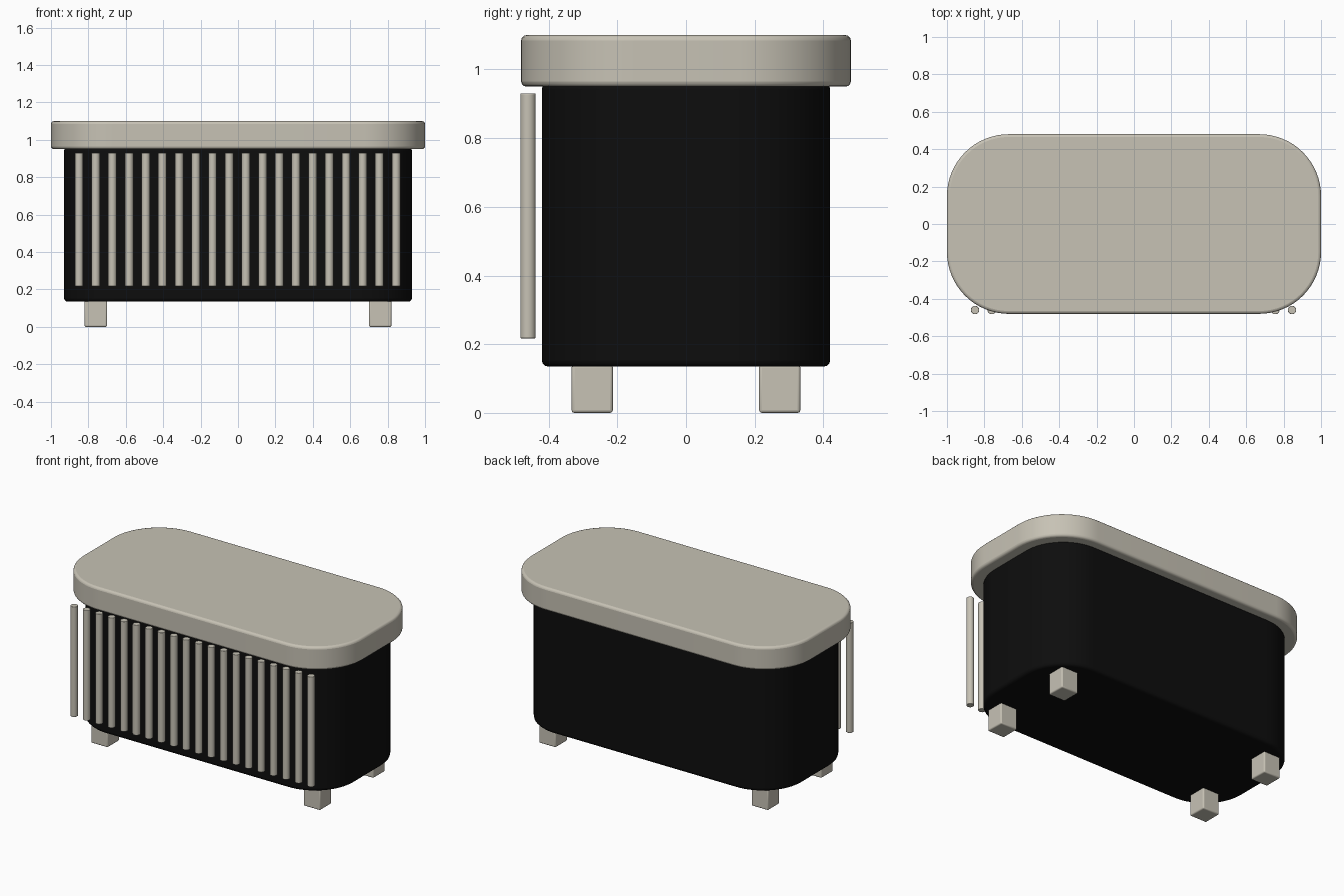
import bpy, bmesh, math
from mathutils import Matrix

cube = bpy.data.objects.get("Cube")
if cube:
    bpy.data.objects.remove(cube, do_unlink=True)


def material(name, rgb, roughness):
    m = bpy.data.materials.new(name)
    m.use_nodes = True
    m.diffuse_color = (*rgb, 1)
    bsdf = next(n for n in m.node_tree.nodes if n.type == 'BSDF_PRINCIPLED')
    bsdf.inputs["Base Color"].default_value = (*rgb, 1)
    bsdf.inputs["Roughness"].default_value = roughness
    return m


BEIGE = material("warm beige", (0.57, 0.54, 0.46), 0.6)
BLACK = material("matte black", (0.004, 0.004, 0.004), 0.6)


def finish(bm, name, mat, bevel):
    bmesh.ops.recalc_face_normals(bm, faces=bm.faces)
    me = bpy.data.meshes.new(name)
    bm.to_mesh(me)
    bm.free()
    me.materials.append(mat)
    ob = bpy.data.objects.new(name, me)
    bpy.context.collection.objects.link(ob)
    mod = ob.modifiers.new("Soft edges", 'BEVEL')
    mod.width = bevel
    mod.segments = 3
    mod.limit_method = 'ANGLE'
    mod.angle_limit = math.radians(40)
    bpy.ops.object.select_all(action='DESELECT')
    ob.select_set(True)
    bpy.context.view_layer.objects.active = ob
    bpy.ops.object.shade_smooth_by_angle(angle=math.radians(35))
    return ob


def rounded_slab(name, hx, hy, r, z0, z1, mat, bevel, steps=16):
    """Extruded rectangle with round corners in plan."""
    bm = bmesh.new()
    verts = []
    for k, (sx, sy) in enumerate([(1, 1), (-1, 1), (-1, -1), (1, -1)]):
        for i in range(steps + 1):
            a = math.pi / 2 * (k + i / steps)
            verts.append(bm.verts.new((sx * (hx - r) + r * math.cos(a),
                                       sy * (hy - r) + r * math.sin(a), z0)))
    face = bm.faces.new(verts)
    ext = bmesh.ops.extrude_face_region(bm, geom=[face])
    top = [v for v in ext["geom"] if isinstance(v, bmesh.types.BMVert)]
    bmesh.ops.translate(bm, verts=top, vec=(0, 0, z1 - z0))
    return finish(bm, name, mat, bevel)


# Body and overhanging top
rounded_slab("body", 0.93, 0.42, 0.28, 0.135, 0.96, BLACK, 0.018)
rounded_slab("top", 1.0, 0.48, 0.33, 0.95, 1.1, BEIGE, 0.015)

# Four square feet
for sx, side in ((-1, "right"), (1, "left")):
    for sy, end in ((-1, "front"), (1, "back")):
        bm = bmesh.new()
        bmesh.ops.create_cube(bm, size=1, matrix=Matrix.Translation(
            (sx * 0.76, sy * 0.273, 0.07)) @ Matrix.Diagonal((0.12, 0.12, 0.14, 1)))
        finish(bm, f"{end}_{side}_foot", BEIGE, 0.008)

# Row of round vertical slats along the front
COUNT = 20
for i in range(COUNT):
    x = -0.85 + i * 1.695 / (COUNT - 1)
    bm = bmesh.new()
    bmesh.ops.create_cone(bm, cap_ends=True, segments=24, radius1=0.0225,
                          radius2=0.0225, depth=0.713,
                          matrix=Matrix.Translation((x, -0.46, 0.5735)))
    finish(bm, f"front_slat_{i + 1:02d}", BEIGE, 0.003)
